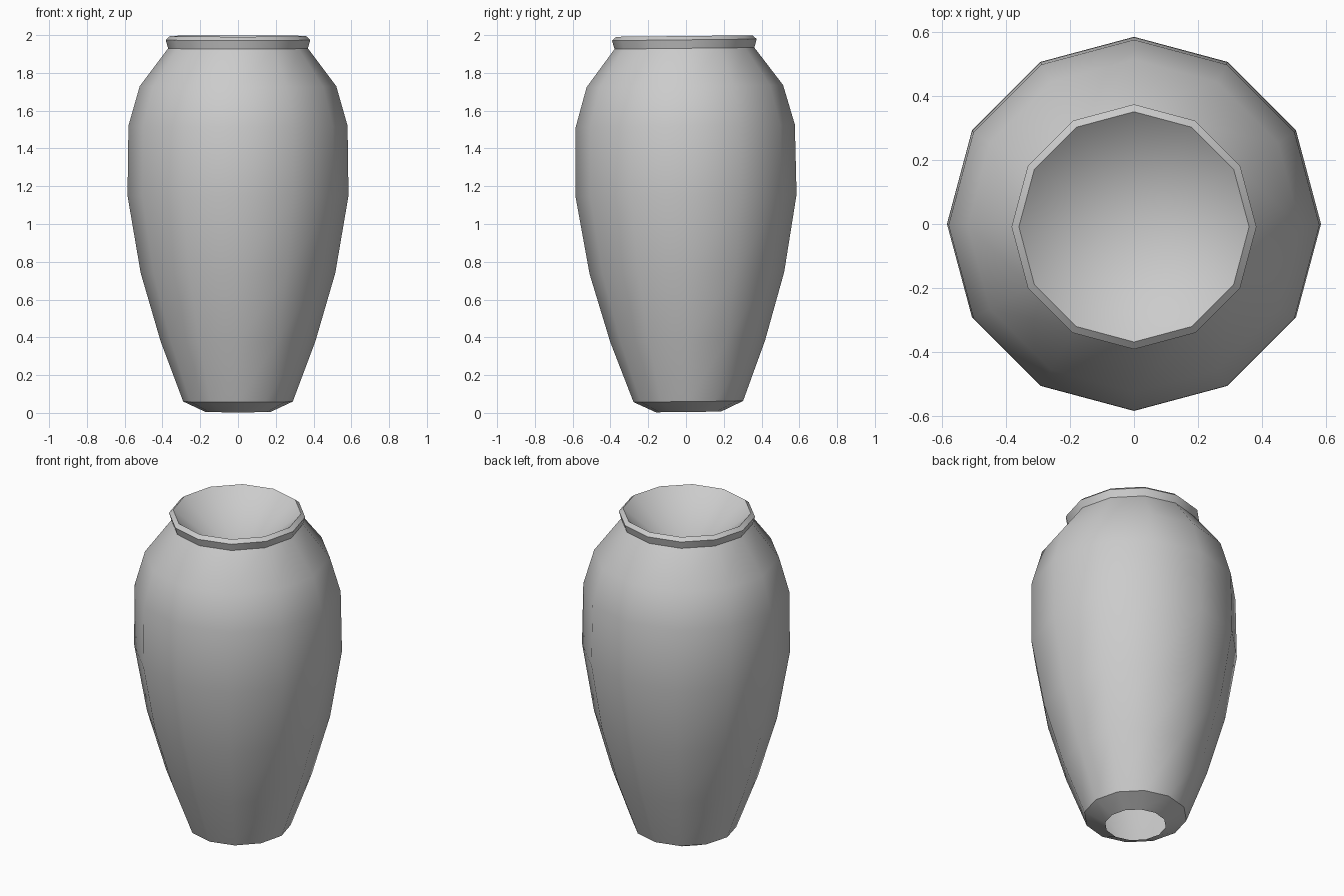
import bpy, bmesh
from math import cos, sin, pi

if "Cube" in bpy.data.objects:
    bpy.data.objects.remove(bpy.data.objects["Cube"])

SIDES = 12
# Outer profile from open foot to lip: (radius, height)
PROFILE = [(0.172, 0.005), (0.29, 0.06), (0.41, 0.38), (0.515, 0.74),
           (0.585, 1.15), (0.58, 1.52), (0.52, 1.73), (0.37, 1.93),
           (0.383, 1.975), (0.36, 1.995)]


def ring(bm, radius, z):
    """One ring, with the slight backward lean of the whole jar."""
    verts = []
    for i in range(SIDES):
        a = 2 * pi * i / SIDES
        x, y = radius * cos(a), radius * sin(a)
        verts.append(bm.verts.new((x, y + 0.013 - 0.011 * z, z + 0.011 * y)))
    return verts


bm = bmesh.new()

# Outer wall and lip
rings = [ring(bm, r, z) for r, z in PROFILE]
for low, high in zip(rings, rings[1:]):
    for i in range(SIDES):
        j = (i + 1) % SIDES
        bm.faces.new((low[i], low[j], high[j], high[i]))

# Hollow mouth sloping down to the middle
centre = bm.verts.new((0, -0.005, 1.70))
top = rings[-1]
for i in range(SIDES):
    bm.faces.new((top[i], top[(i + 1) % SIDES], centre))

mesh = bpy.data.meshes.new("vase")
bm.to_mesh(mesh)
bm.free()
vase = bpy.data.objects.new("vase", mesh)
bpy.context.collection.objects.link(vase)

# Smooth body with crisp lip and foot edges
bpy.context.view_layer.objects.active = vase
vase.select_set(True)
bpy.ops.object.shade_smooth_by_angle(angle=0.56)
